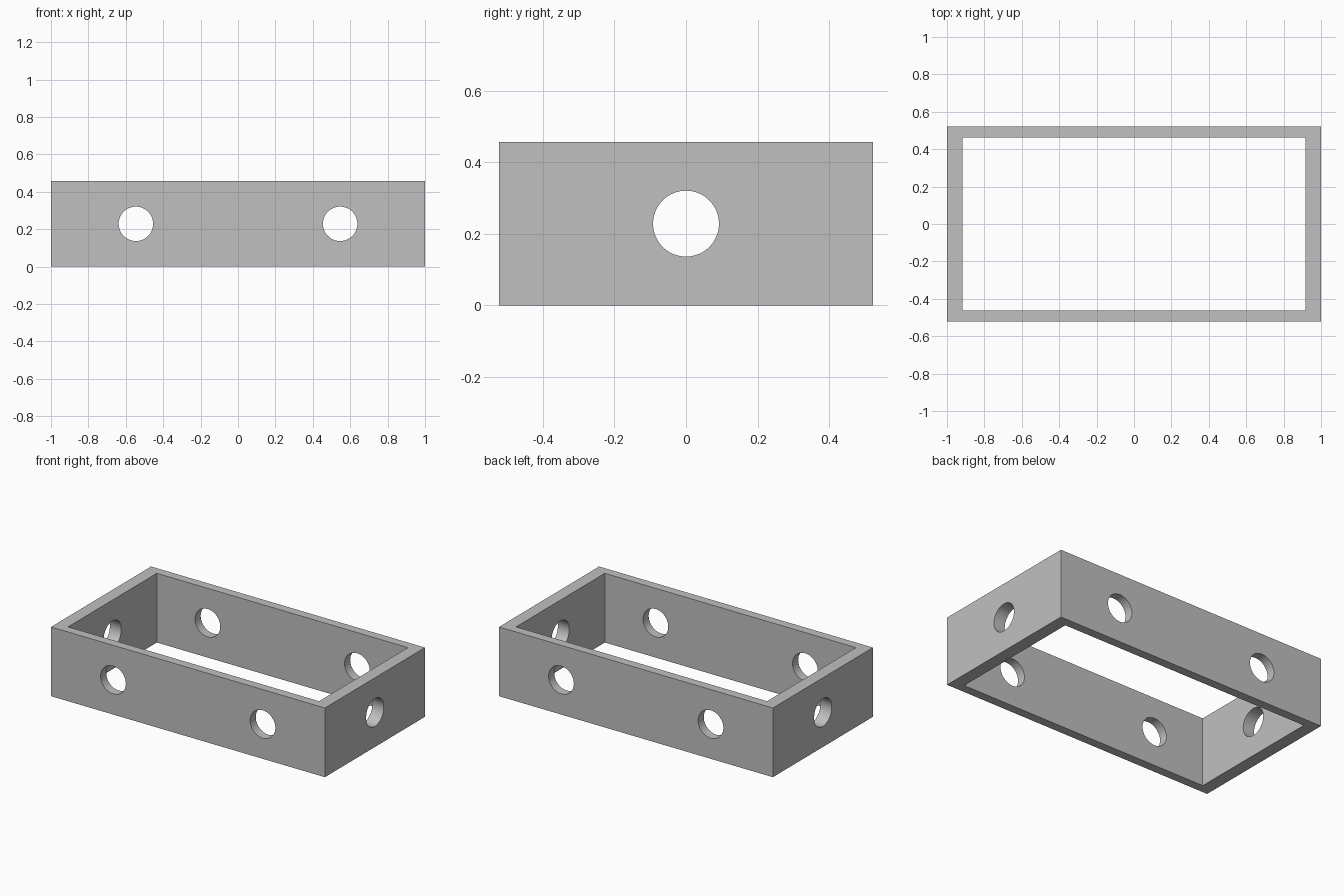
import bpy
from math import pi

cube = bpy.data.objects.get("Cube")
if cube:
    bpy.data.objects.remove(cube, do_unlink=True)

# Overall sizes
LENGTH, WIDTH, HEIGHT = 2.0, 1.044, 0.457
INNER_LENGTH, INNER_WIDTH = 1.834, 0.926
HOLE_RADIUS, HOLE_X = 0.092, 0.546
MID = HEIGHT / 2

grey = bpy.data.materials.new("grey")
grey.use_nodes = True
colour = (0.53, 0.53, 0.53, 1)
grey.diffuse_color = colour
grey.node_tree.nodes["Principled BSDF"].inputs["Base Color"].default_value = colour


def box(name, x, y, z):
    bpy.ops.mesh.primitive_cube_add(size=1, location=(0, 0, MID))
    ob = bpy.context.object
    ob.name = name
    ob.scale = (x, y, z)
    bpy.ops.object.transform_apply(location=True, rotation=False, scale=True)
    ob.data.materials.append(grey)
    return ob


def drill(name, depth, location, rotation):
    bpy.ops.mesh.primitive_cylinder_add(vertices=64, radius=HOLE_RADIUS, depth=depth,
                                        location=location, rotation=rotation)
    ob = bpy.context.object
    ob.name = name
    ob.data.materials.append(grey)
    return ob


def cut(target, cutter):
    cutter.hide_render = True
    mod = target.modifiers.new("cut", "BOOLEAN")
    mod.operation = "DIFFERENCE"
    mod.solver = "EXACT"
    mod.object = cutter
    bpy.context.view_layer.objects.active = target
    bpy.ops.object.modifier_apply(modifier=mod.name)
    bpy.data.objects.remove(cutter, do_unlink=True)


# Open rectangular frame
frame = box("frame", LENGTH, WIDTH, HEIGHT)
cut(frame, box("frame_opening", INNER_LENGTH, INNER_WIDTH, HEIGHT * 2))

# Two holes through the long walls, one through the short walls
for side in (-1, 1):
    cut(frame, drill("long_wall_hole", WIDTH * 2, (side * HOLE_X, 0, MID), (pi / 2, 0, 0)))
cut(frame, drill("short_wall_hole", LENGTH * 2, (0, 0, MID), (0, pi / 2, 0)))

# Smooth hole walls, sharp corners
bpy.ops.object.select_all(action="DESELECT")
frame.select_set(True)
bpy.context.view_layer.objects.active = frame
bpy.ops.object.shade_smooth_by_angle(angle=pi / 6)
